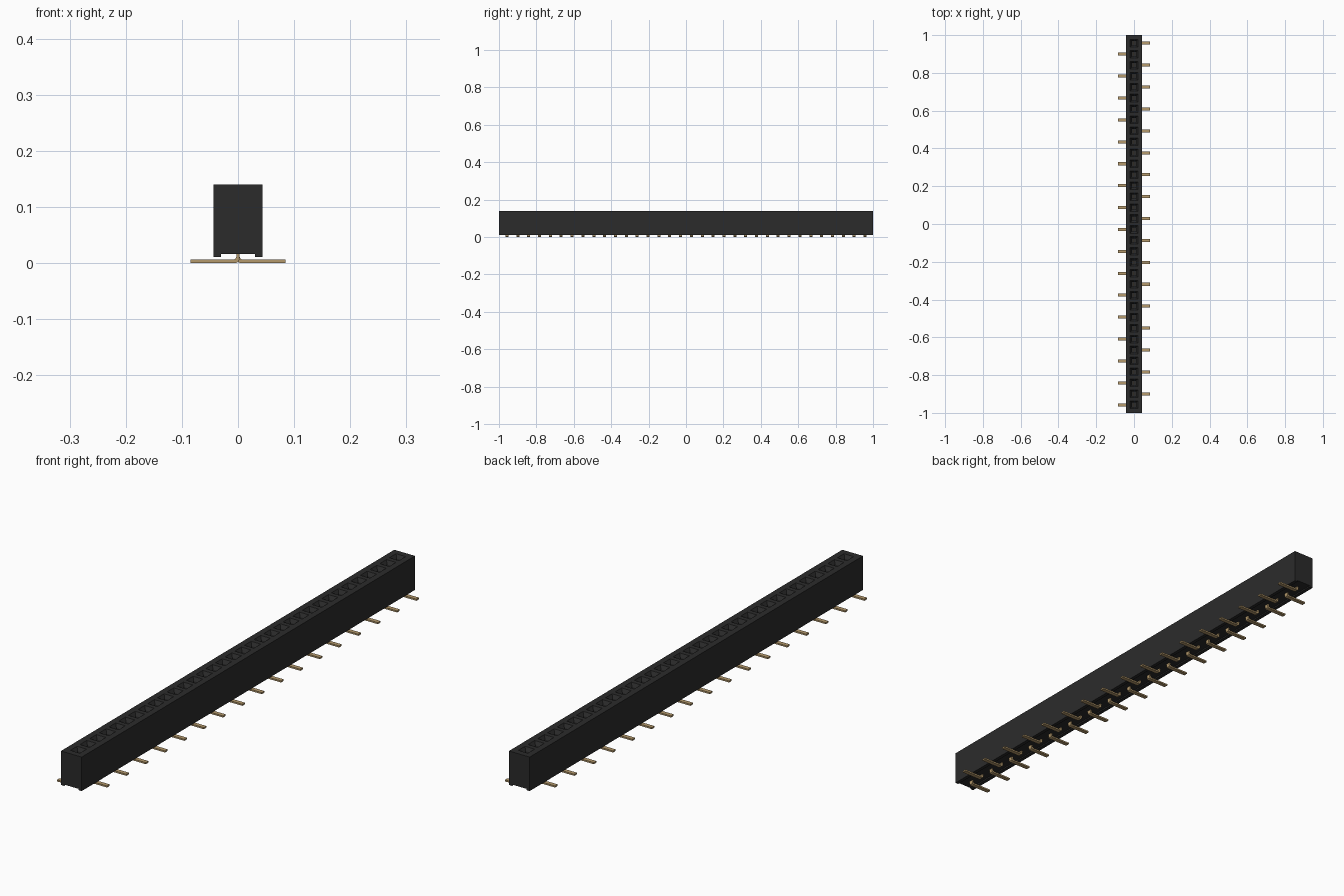
import bpy
import bmesh

cube = bpy.data.objects.get("Cube")
if cube:
    bpy.data.objects.remove(cube, do_unlink=True)

COUNT = 34
PITCH = 0.058
HALF_W, TOP, BOTTOM = 0.0435, 0.14, 0.011


def material(name, color):
    m = bpy.data.materials.new(name)
    m.use_nodes = True
    m.diffuse_color = color
    m.node_tree.nodes["Principled BSDF"].inputs["Base Color"].default_value = color
    return m


def make_object(name, bm, mat):
    bmesh.ops.remove_doubles(bm, verts=bm.verts, dist=1e-5)
    bmesh.ops.recalc_face_normals(bm, faces=bm.faces)
    mesh = bpy.data.meshes.new(name)
    bm.to_mesh(mesh)
    bm.free()
    mesh.materials.append(mat)
    obj = bpy.data.objects.new(name, mesh)
    bpy.context.collection.objects.link(obj)
    return obj


def face(bm, points):
    return bm.faces.new([bm.verts.new(p) for p in points])


def rect(hx, y0, y1, z):
    return [(-hx, y0, z), (hx, y0, z), (hx, y1, z), (-hx, y1, z)]


black = material("black plastic", (0.024, 0.024, 0.024, 1))
gold = material("gold plating", (0.46, 0.32, 0.15, 1))
centres = [(i - (COUNT - 1) / 2) * PITCH for i in range(COUNT)]

# Housing: one cell per contact, with a chamfered square socket and a bottom channel
outline = [(HALF_W, TOP), (HALF_W, BOTTOM), (0.03, BOTTOM), (0.03, 0.016),
           (-0.03, 0.016), (-0.03, BOTTOM), (-HALF_W, BOTTOM), (-HALF_W, TOP)]
bm = bmesh.new()
for i, y in enumerate(centres):
    y0 = -1 if i == 0 else y - PITCH / 2
    y1 = 1 if i == COUNT - 1 else y + PITCH / 2
    rings = [rect(HALF_W, y0, y1, TOP)]
    for half, z in ((0.020, TOP), (0.011, 0.127), (0.011, 0.05)):
        rings.append(rect(half, y - half, y + half, z))
    for a, b in zip(rings, rings[1:]):
        for k in range(4):
            n = (k + 1) % 4
            face(bm, [a[k], a[n], b[n], b[k]])
    face(bm, rings[-1])
    for (xa, za), (xb, zb) in zip(outline, outline[1:]):
        face(bm, [(xa, y0, za), (xb, y0, zb), (xb, y1, zb), (xa, y1, za)])
for y in (-1, 1):
    face(bm, [(x, y, z) for x, z in outline])
make_object("housing", bm, black)

# Contacts: bent strips whose feet alternate between the two sides
strip = [(0.085, 0), (0.085, 0.006), (0.008, 0.006), (0.0045, 0.0075),
         (0.003, 0.011), (0.003, 0.075), (-0.003, 0.075), (-0.003, 0.007),
         (-0.001, 0.002), (0.004, 0)]
for i, y in enumerate(centres):
    side = 1 if i % 2 else -1
    bm = bmesh.new()
    foot = face(bm, [(side * x, y - 0.008, z) for x, z in strip])
    moved = bmesh.ops.extrude_face_region(bm, geom=[foot])["geom"]
    bmesh.ops.translate(bm, vec=(0, 0.016, 0),
                        verts=[v for v in moved if isinstance(v, bmesh.types.BMVert)])
    # the extruded region leaves the starting cap in place only if it is needed
    if len(bm.faces) < len(strip) + 2:
        face(bm, [(side * x, y - 0.008, z) for x, z in strip])
    make_object(f"contact_{i + 1:02d}", bm, gold)
